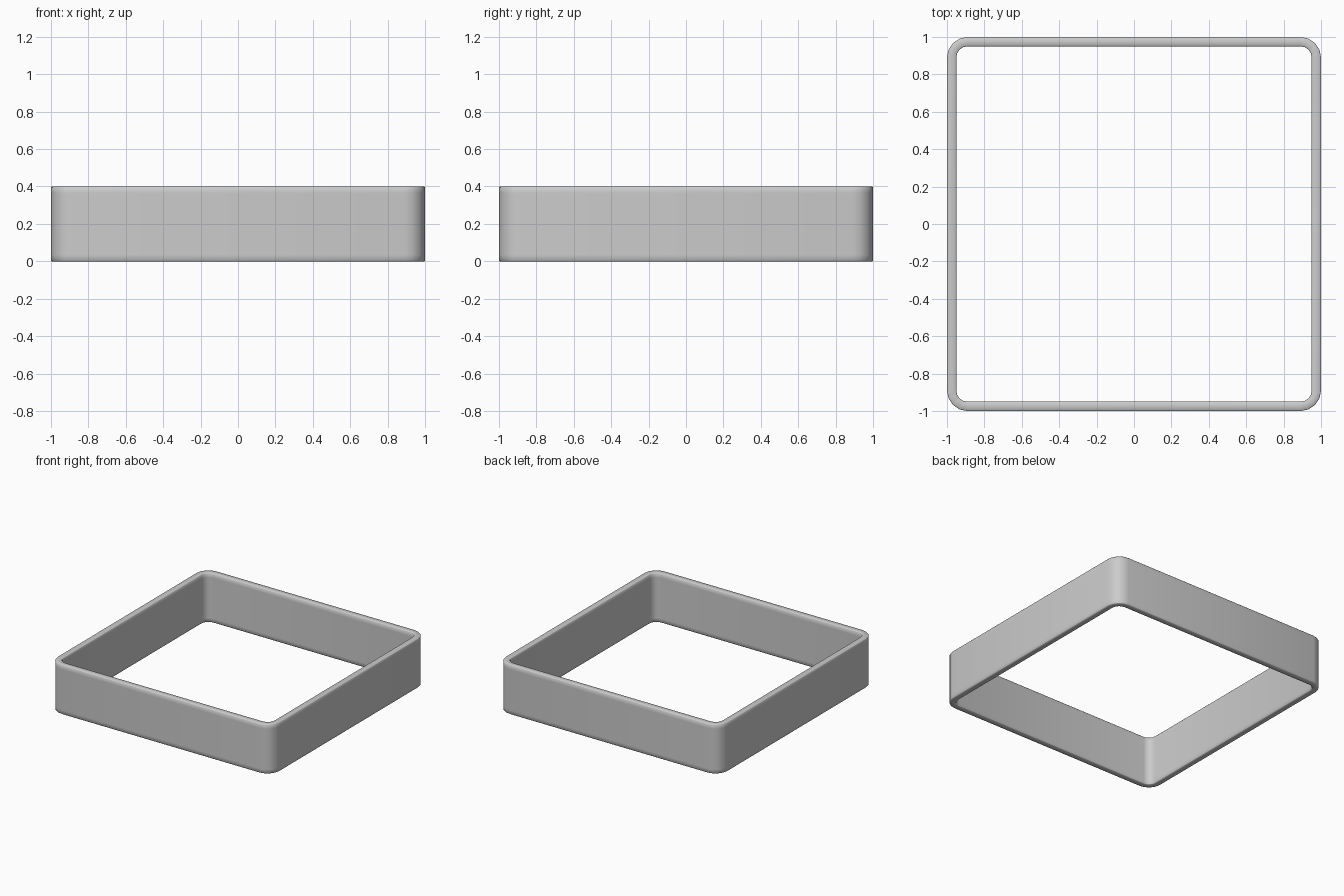
import bpy, bmesh
from math import pi, cos, sin

if "Cube" in bpy.data.objects:
    bpy.data.objects.remove(bpy.data.objects["Cube"])

H, T, R, B, S = 0.4, 0.05, 0.11, 0.004, 0.035   # height, wall, corner radius, edge bevel, edge softness
SEG = 4

# Wall cross-section: (inset from outer face, height)
half = [(0, S), (0, B), (B, 0), (T - B, 0), (T, B), (T, S)]
section = half + [(d, H - z) for d, z in reversed(half)]


def ring(bm, inset, z):
    """Rounded square loop of vertices."""
    c, r = 1 - R, R - inset
    verts = []
    for k, (sx, sy) in enumerate([(1, 1), (-1, 1), (-1, -1), (1, -1)]):
        for i in range(SEG + 1):
            a = (k + i / SEG) * pi / 2
            verts.append(bm.verts.new((sx * c + r * cos(a), sy * c + r * sin(a), z)))
    return verts


# Square frame: sweep the section around the rounded square
bm = bmesh.new()
rings = [ring(bm, d, z) for d, z in section]
n = len(rings[0])
for j in range(len(rings)):
    a, b = rings[j], rings[(j + 1) % len(rings)]
    for i in range(n):
        bm.faces.new((a[i], a[(i + 1) % n], b[(i + 1) % n], b[i]))
bmesh.ops.recalc_face_normals(bm, faces=bm.faces)
for f in bm.faces:
    f.smooth = True

mesh = bpy.data.meshes.new("square_frame")
bm.to_mesh(mesh)
bm.free()
bpy.context.collection.objects.link(bpy.data.objects.new("square_frame", mesh))
